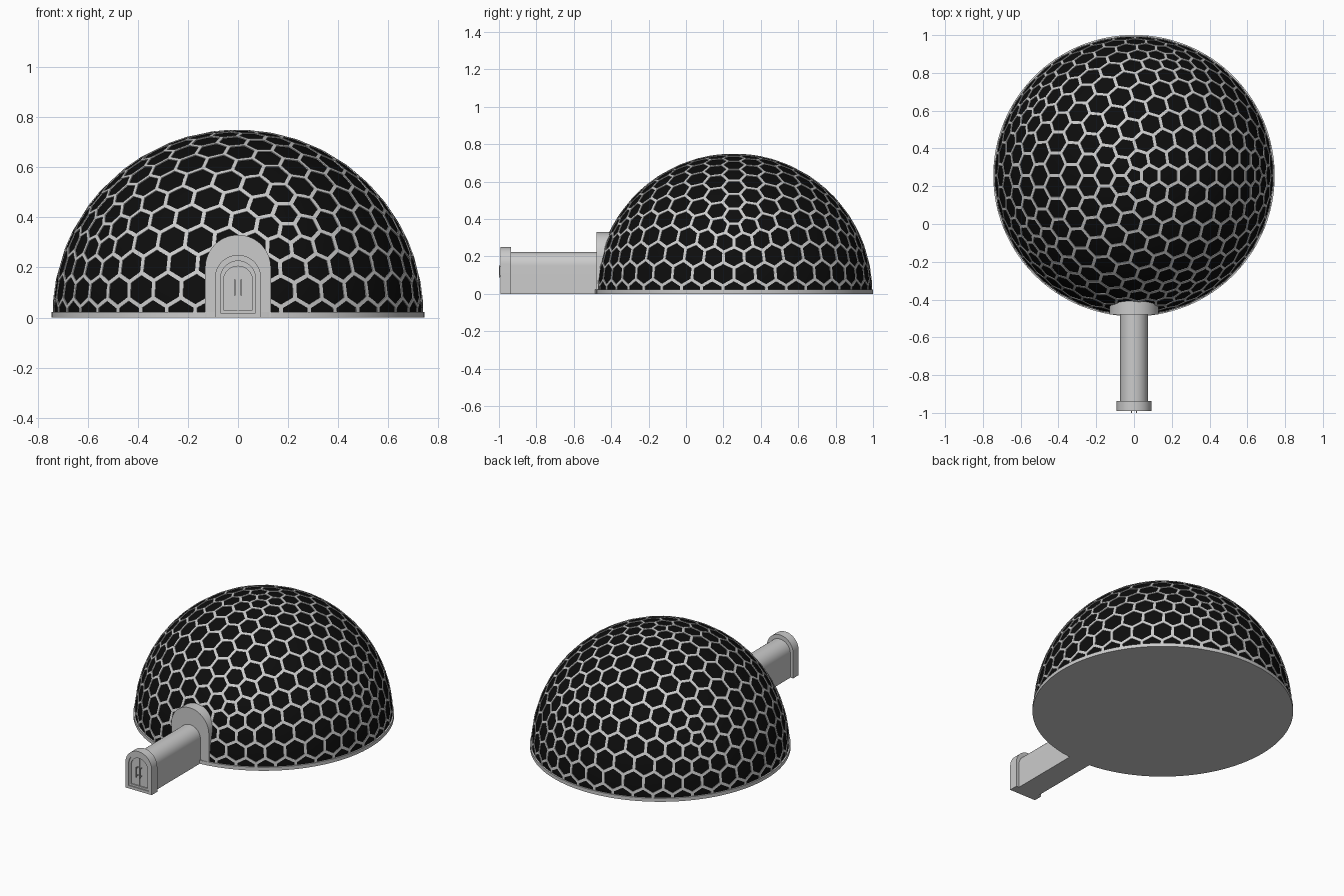
import bpy, bmesh, math
from mathutils import Vector, Matrix

if "Cube" in bpy.data.objects:
    bpy.data.objects.remove(bpy.data.objects["Cube"])

CY, CZ = 0.256, 0.01          # dome centre
R_FRAME, R_GLASS = 0.740, 0.736

black = bpy.data.materials.new("black_glass")
black.diffuse_color = (0.004, 0.004, 0.004, 1)
black.use_nodes = True
black.node_tree.nodes["Principled BSDF"].inputs["Base Color"].default_value = black.diffuse_color


def finish(bm, name, angle=30, mat=None, normals=True):
    if normals:
        bmesh.ops.recalc_face_normals(bm, faces=bm.faces)
    me = bpy.data.meshes.new(name)
    bm.to_mesh(me)
    bm.free()
    me.shade_smooth()
    me.set_sharp_from_angle(angle=math.radians(angle))
    if mat:
        me.materials.append(mat)
    ob = bpy.data.objects.new(name, me)
    bpy.context.collection.objects.link(ob)
    return ob


def cut_below(bm, z):
    geom = bm.verts[:] + bm.edges[:] + bm.faces[:]
    bmesh.ops.bisect_plane(bm, geom=geom, plane_co=(0, 0, z), plane_no=(0, 0, 1), clear_inner=True)


def arch_points(hw, top, z0, n=32):
    spring = top - hw
    arc = [(hw * math.cos(math.pi * i / n), spring + hw * math.sin(math.pi * i / n)) for i in range(n + 1)]
    return [(hw, z0)] + arc + [(-hw, z0)]


def arch(name, hw, top, y0, y1, z0=0.0):
    """Solid arch-shaped block between y0 and y1."""
    bm = bmesh.new()
    f = bm.faces.new([bm.verts.new((x, y0, z)) for x, z in arch_points(hw, top, z0)])
    ext = bmesh.ops.extrude_face_region(bm, geom=[f])["geom"]
    bmesh.ops.translate(bm, vec=(0, y1 - y0, 0), verts=[g for g in ext if isinstance(g, bmesh.types.BMVert)])
    return finish(bm, name)


def arch_ring(name, outer, inner, y0, y1):
    """Arch-shaped frame; outer and inner are (half width, top, bottom)."""
    bm = bmesh.new()
    loops = [[bm.verts.new((x, y, z)) for x, z in arch_points(*p)]
             for p, y in ((outer, y0), (outer, y1), (inner, y1), (inner, y0))]
    n = len(loops[0])
    for k in range(4):
        a, b = loops[k], loops[(k + 1) % 4]
        for i in range(n):
            j = (i + 1) % n
            bm.faces.new((a[i], a[j], b[j], b[i]))
    return finish(bm, name)


def boxes(name, specs):
    bm = bmesh.new()
    for c, s in specs:
        bmesh.ops.create_cube(bm, size=1, matrix=Matrix.Translation(c) @ Matrix.Diagonal((*s, 1)))
    return finish(bm, name)


# Foundation disc
bm = bmesh.new()
bmesh.ops.create_cone(bm, cap_ends=True, segments=128, radius1=0.745, radius2=0.745, depth=0.022,
                      matrix=Matrix.Translation((0, CY, 0.011)))
finish(bm, "foundation")

# Black glass shell
bm = bmesh.new()
bmesh.ops.create_uvsphere(bm, u_segments=128, v_segments=64, radius=R_GLASS)
bmesh.ops.translate(bm, vec=(0, CY, CZ), verts=bm.verts)
cut_below(bm, 0.015)
finish(bm, "glass_shell", mat=black, normals=False)

# Hexagonal lattice: dual of a subdivided icosahedron, inset and thickened
ico = bmesh.new()
bmesh.ops.create_icosphere(ico, subdivisions=4, radius=1.0)
ico.faces.index_update()
bm = bmesh.new()
corner = [bm.verts.new(f.calc_center_median().normalized() * R_FRAME) for f in ico.faces]
for v in ico.verts:
    axis = v.co.normalized()
    u = axis.orthogonal().normalized()
    w = axis.cross(u)

    def turn(f):
        d = f.calc_center_median() - v.co
        return math.atan2(d.dot(w), d.dot(u))
    bm.faces.new([corner[f.index] for f in sorted(v.link_faces, key=turn)])
ico.free()
bm.normal_update()
panels = bm.faces[:]
bmesh.ops.inset_individual(bm, faces=panels, thickness=0.008, use_even_offset=True)
bmesh.ops.delete(bm, geom=panels, context='FACES')
for v in bm.verts:
    v.co = v.co.normalized() * R_FRAME
ext = bmesh.ops.extrude_face_region(bm, geom=bm.faces[:], use_keep_orig=True)["geom"]
for v in [g for g in ext if isinstance(g, bmesh.types.BMVert)]:
    v.co = v.co.normalized() * (R_FRAME - 0.014)
bmesh.ops.translate(bm, vec=(0, CY, CZ), verts=bm.verts)
cut_below(bm, 0.015)
finish(bm, "hex_lattice")

# Entrance portal, tunnel and end collar
arch("portal", 0.131, 0.33, -0.478, -0.408)
arch("tunnel", 0.073, 0.224, -0.94, -0.44)
arch("collar", 0.092, 0.25, -0.978, -0.936)
arch_ring("collar_rim", (0.092, 0.25, 0.0), (0.070, 0.226, 0.018), -0.991, -0.978)
arch_ring("door_frame", (0.070, 0.226, 0.018), (0.058, 0.205, 0.03), -0.985, -0.978)

# Double door: seam strip and pull handles
boxes("door_seam", [((0, -0.979, 0.117), (0.002, 0.004, 0.174))])
boxes("door_handles", [b for s in (-1, 1) for b in (
    ((s * 0.013, -0.9975, 0.12), (0.005, 0.005, 0.064)),
    ((s * 0.013, -0.987, 0.145), (0.005, 0.018, 0.005)),
    ((s * 0.013, -0.987, 0.095), (0.005, 0.018, 0.005)))])
